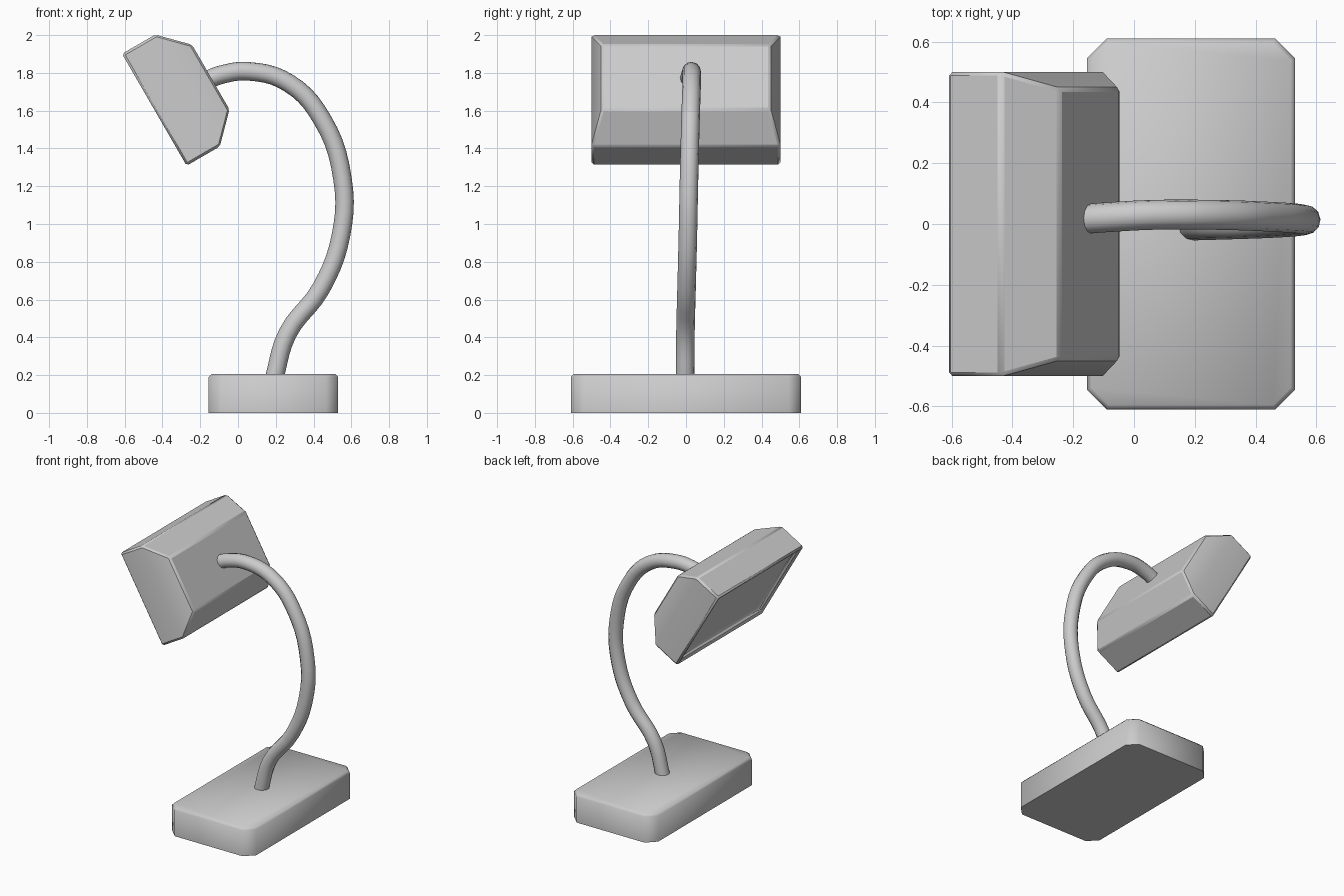
import bpy, bmesh, math
from mathutils import Vector

if "Cube" in bpy.data.objects:
    bpy.data.objects.remove(bpy.data.objects["Cube"])


def finish(obj, angle):
    bpy.ops.object.select_all(action='DESELECT')
    obj.select_set(True)
    bpy.context.view_layer.objects.active = obj
    bpy.ops.object.shade_smooth_by_angle(angle=math.radians(angle))


def loft(name, loops):
    """Skin a stack of equal-length closed loops, capping both ends."""
    bm = bmesh.new()
    rows = [[bm.verts.new(p) for p in loop] for loop in loops]
    n = len(rows[0])
    for a, b in zip(rows, rows[1:]):
        for i in range(n):
            j = (i + 1) % n
            bm.faces.new((a[i], a[j], b[j], b[i]))
    bm.faces.new(rows[0])
    bm.faces.new(rows[-1])
    bmesh.ops.recalc_face_normals(bm, faces=bm.faces)
    mesh = bpy.data.meshes.new(name)
    bm.to_mesh(mesh)
    bm.free()
    obj = bpy.data.objects.new(name, mesh)
    bpy.context.collection.objects.link(obj)
    return obj


# Base: slab with chamfered corners and a small eased top edge
def base_loop(inset, z, cx=0.1875, hx=0.3425, hy=0.61, c=0.066):
    hx, hy = hx - inset, hy - inset
    c -= inset * 0.59
    pts = [(hx, -hy + c), (hx, hy - c), (hx - c, hy), (-hx + c, hy),
           (-hx, hy - c), (-hx, -hy + c), (-hx + c, -hy), (hx - c, -hy)]
    return [(cx + x, y, z) for x, y in pts]


base = loft("base", [base_loop(0, 0), base_loop(0, 0.19), base_loop(0.015, 0.205)])
finish(base, 50)

# Lamp head: tilted box with tapered back and recessed light panel
origin = Vector((-0.443, 0, 1.605))          # centre of the open face
along = Vector((0.5, 0, -0.866))             # down the open face
back = Vector((0.866, 0, 0.5))               # towards the arm


def head_loop(half_u, half_y, depth):
    return [origin + along * u * half_u + back * depth + Vector((0, y * half_y, 0))
            for u, y in ((-1, -1), (1, -1), (1, 1), (-1, 1))]


head = loft("lamp_head", [head_loop(0.295, 0.455, 0.035),
                          head_loop(0.31, 0.468, 0.0),
                          head_loop(0.342, 0.5, 0.0),
                          head_loop(0.342, 0.5, 0.203),
                          head_loop(0.198, 0.446, 0.345)])
bevel = head.modifiers.new("soft_edges", 'BEVEL')
bevel.width = 0.012
bevel.segments = 1
bevel.limit_method = 'ANGLE'
bevel.angle_limit = math.radians(40)
finish(head, 40)

# Gooseneck arm: round tube along a smooth path
path = [(0.188, -0.005, 0.17), (0.262, -0.003, 0.42), (0.44, 0.003, 0.66),
        (0.545, 0.01, 0.94), (0.553, 0.016, 1.24), (0.445, 0.024, 1.555),
        (0.27, 0.03, 1.745), (0.06, 0.03, 1.808), (-0.09, 0.022, 1.79),
        (-0.185, 0.015, 1.752)]
curve = bpy.data.curves.new("arm", 'CURVE')
curve.dimensions = '3D'
curve.bevel_depth = 0.049
curve.bevel_resolution = 4
curve.resolution_u = 5
curve.use_fill_caps = True
spline = curve.splines.new('BEZIER')
spline.bezier_points.add(len(path) - 1)
for point, co in zip(spline.bezier_points, path):
    point.co = co
    point.handle_left_type = point.handle_right_type = 'AUTO'
arm = bpy.data.objects.new("arm", curve)
bpy.context.collection.objects.link(arm)
bpy.ops.object.select_all(action='DESELECT')
arm.select_set(True)
bpy.context.view_layer.objects.active = arm
bpy.ops.object.convert(target='MESH')
finish(bpy.context.view_layer.objects.active, 45)
